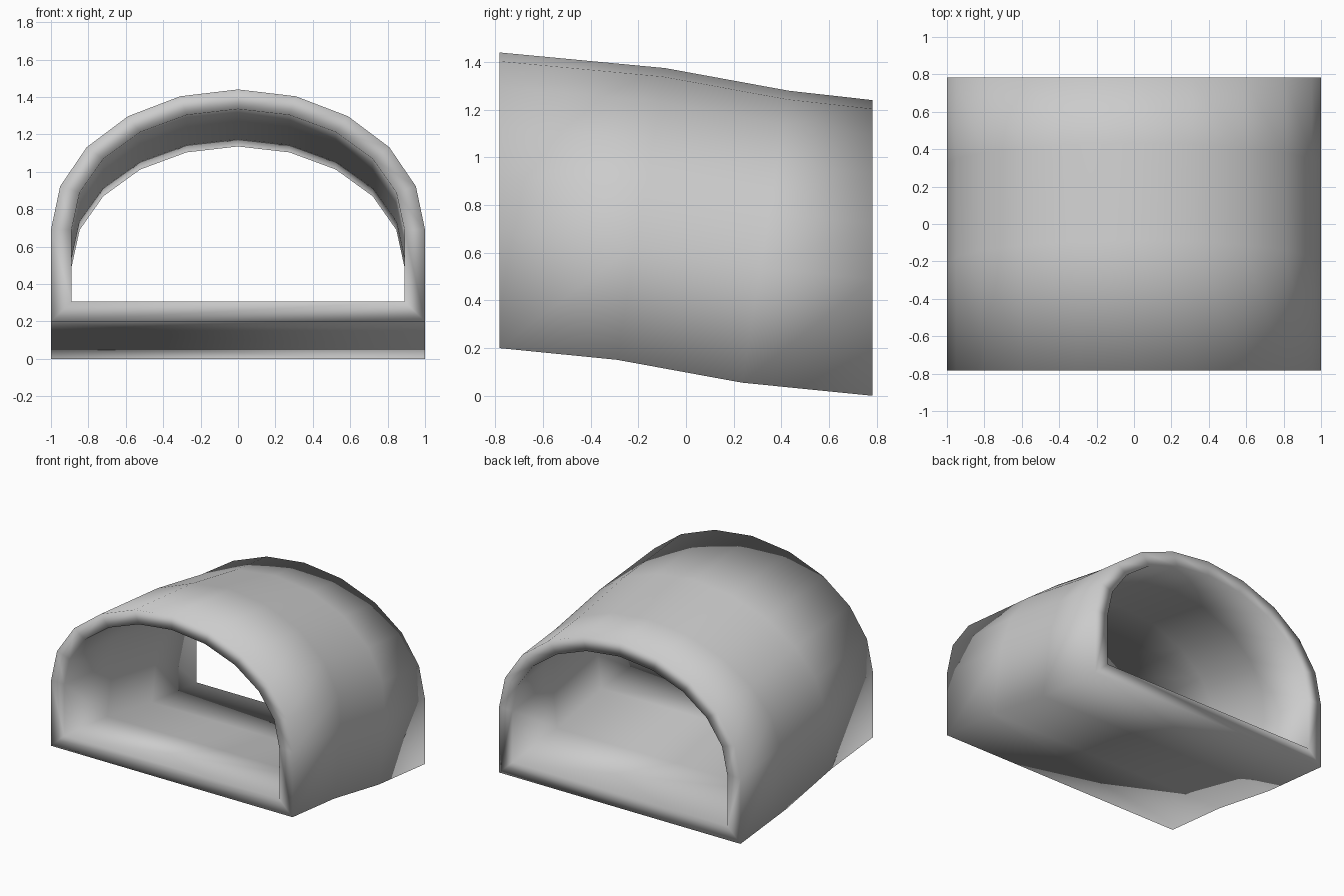
import bpy, bmesh
from math import cos, sin, pi

if "Cube" in bpy.data.objects:
    bpy.data.objects.remove(bpy.data.objects["Cube"])

# Single grey surface
grey = bpy.data.materials.new("plain grey")
grey.use_nodes = True
COLOUR = (0.6, 0.6, 0.6, 1)
grey.diffuse_color = COLOUR
grey.node_tree.nodes["Principled BSDF"].inputs["Base Color"].default_value = COLOUR

SPRING, STEPS = 0.49, 10   # height where the arch starts, arch segments


def arch(half_width, floor, rise):
    """Flat floor, straight walls and an elliptical vault, as (x, height)."""
    vault = [(half_width * cos(pi * i / STEPS), SPRING + rise * sin(pi * i / STEPS))
             for i in range(STEPS + 1)]
    return [(half_width, floor)] + vault + [(-half_width, floor)]


outer = arch(1.0, 0.0, 0.75)
inner = arch(0.89, 0.105, 0.645)

# Stations along the descending passage: y, floor height, backward lean
stations = [(-0.783, 0.2, 0), (-0.29, 0.151, 0.163), (0.235, 0.055, 0.158), (0.783, 0, 0)]

bm = bmesh.new()


def ring(profile, y, z, lean):
    upright = (1 - lean * lean) ** 0.5
    return [bm.verts.new((x, y + lean * h, z + upright * h)) for x, h in profile]


def bridge(a, b):
    for i in range(len(a)):
        j = (i + 1) % len(a)
        bm.faces.new((a[i], a[j], b[j], b[i]))


# Outer shell, inner shell and the two end rims
shells = [[ring(p, *s) for s in stations] for p in (outer, inner)]
for rings in shells:
    for a, b in zip(rings, rings[1:]):
        bridge(a, b)
for end in (0, -1):
    bridge(shells[0][end], shells[1][end])

bmesh.ops.recalc_face_normals(bm, faces=bm.faces)
for face in bm.faces:
    face.smooth = True

mesh = bpy.data.meshes.new("tunnel_segment")
bm.to_mesh(mesh)
bm.free()
mesh.materials.append(grey)
tunnel = bpy.data.objects.new("tunnel_segment", mesh)
bpy.context.collection.objects.link(tunnel)
